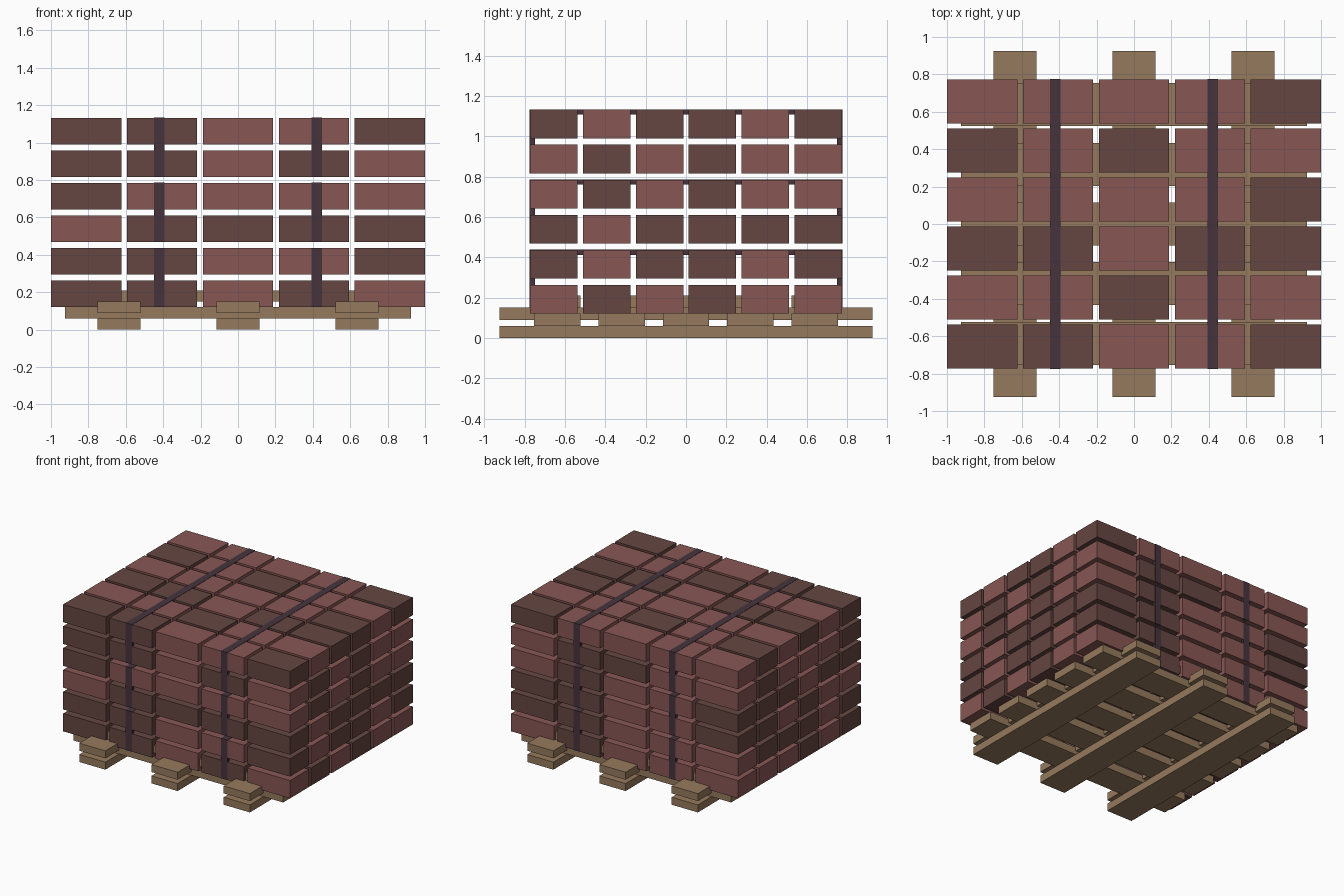
import bpy
import bmesh
import random
from mathutils import Matrix, Vector

random.seed(4)
cube = bpy.data.objects.get("Cube")
if cube:
    bpy.data.objects.remove(cube, do_unlink=True)


def material(name, rgb):
    mat = bpy.data.materials.new(name)
    mat.use_nodes = True
    mat.diffuse_color = (*rgb, 1)
    mat.node_tree.nodes["Principled BSDF"].inputs["Base Color"].default_value = (*rgb, 1)
    return mat


dark_brick = material("dark brick", (0.130, 0.061, 0.054))
red_brick = material("red brick", (0.242, 0.095, 0.089))
strap_mat = material("strap", (0.061, 0.034, 0.048))
wood = material("wood", (0.305, 0.195, 0.109))


def box(bm, centre, size, mat_index=0):
    """Add a box with one material index to a bmesh."""
    m = Matrix.Translation(centre) @ Matrix.Diagonal((*size, 1))
    verts = bmesh.ops.create_cube(bm, size=1, matrix=m)["verts"]
    for face in {f for v in verts for f in v.link_faces}:
        face.material_index = mat_index


def finish(bm, name, mats):
    mesh = bpy.data.meshes.new(name)
    bm.to_mesh(mesh)
    bm.free()
    for mat in mats:
        mesh.materials.append(mat)
    obj = bpy.data.objects.new(name, mesh)
    bpy.context.collection.objects.link(obj)


# Pallets: three runners under five cross boards, one pallet nested above the other
BOARD = 0.23
for name, base in (("lower_pallet", 0), ("upper_pallet", 0.09)):
    bm = bmesh.new()
    for i in range(-1, 2):
        box(bm, (i * 0.637, 0, base + 0.03), (BOARD, 1.85, 0.06))
    for i in range(-2, 3):
        box(bm, (0, i * 0.319, base + 0.09), (1.85, BOARD, 0.06))
    finish(bm, name, [wood])

# Brick colours on the outer faces, bottom layer first (R red, D dark)
COLS, ROWS, LAYERS = 5, 6, 6
FRONT = "DDRDR DDRRD RDDDD DRRRR DDRDR DDRRD".split()
BACK = "RRRDR RRRDD DRRDD DRRDR RRDDR RRRRD".split()
SIDE = "RDRDRR DRDDRD DRDDDD RDRDRR RDRDRR DRDDRD".split()
TOP = "DDRRD RRDRR DDRDD RRRRD DRDRR RRRRD".split()


def colour(i, j, k):
    if k == LAYERS - 1:
        return TOP[j][i]
    if j == 0:
        return FRONT[k][i]
    if i == COLS - 1:
        return SIDE[k][j]
    if j == ROWS - 1:
        return BACK[k][i]
    return random.choice("RD")


# Brick layers
BRICK = Vector((0.376, 0.236, 0.142))
PITCH = Vector((0.406, 0.262, 0.174))
BASE = 0.12
for k in range(LAYERS):
    bm = bmesh.new()
    for j in range(ROWS):
        for i in range(COLS):
            centre = ((i - (COLS - 1) / 2) * PITCH.x,
                      (j - (ROWS - 1) / 2) * PITCH.y,
                      BASE + BRICK.z / 2 + k * PITCH.z)
            box(bm, centre, BRICK, "DR".index(colour(i, j, k)))
    finish(bm, f"brick_layer_{k + 1}", [dark_brick, red_brick])

# Straps: each pair of layers is held by two, over the top and down both faces
WIDTH, THICK, REACH = 0.056, 0.026, 0.775
for pair in range(LAYERS // 2):
    bottom = BASE + 2 * pair * PITCH.z
    top = bottom + PITCH.z + BRICK.z + 0.002
    for side, x in (("right", -0.42), ("left", 0.42)):
        bm = bmesh.new()
        box(bm, (x, 0, top - THICK / 2), (WIDTH, 2 * REACH, THICK))
        for s in (-1, 1):
            box(bm, (x, s * (REACH - THICK / 2), (bottom + top - THICK) / 2),
                (WIDTH, THICK, top - THICK - bottom))
        finish(bm, f"{side}_strap_{pair + 1}", [strap_mat])
